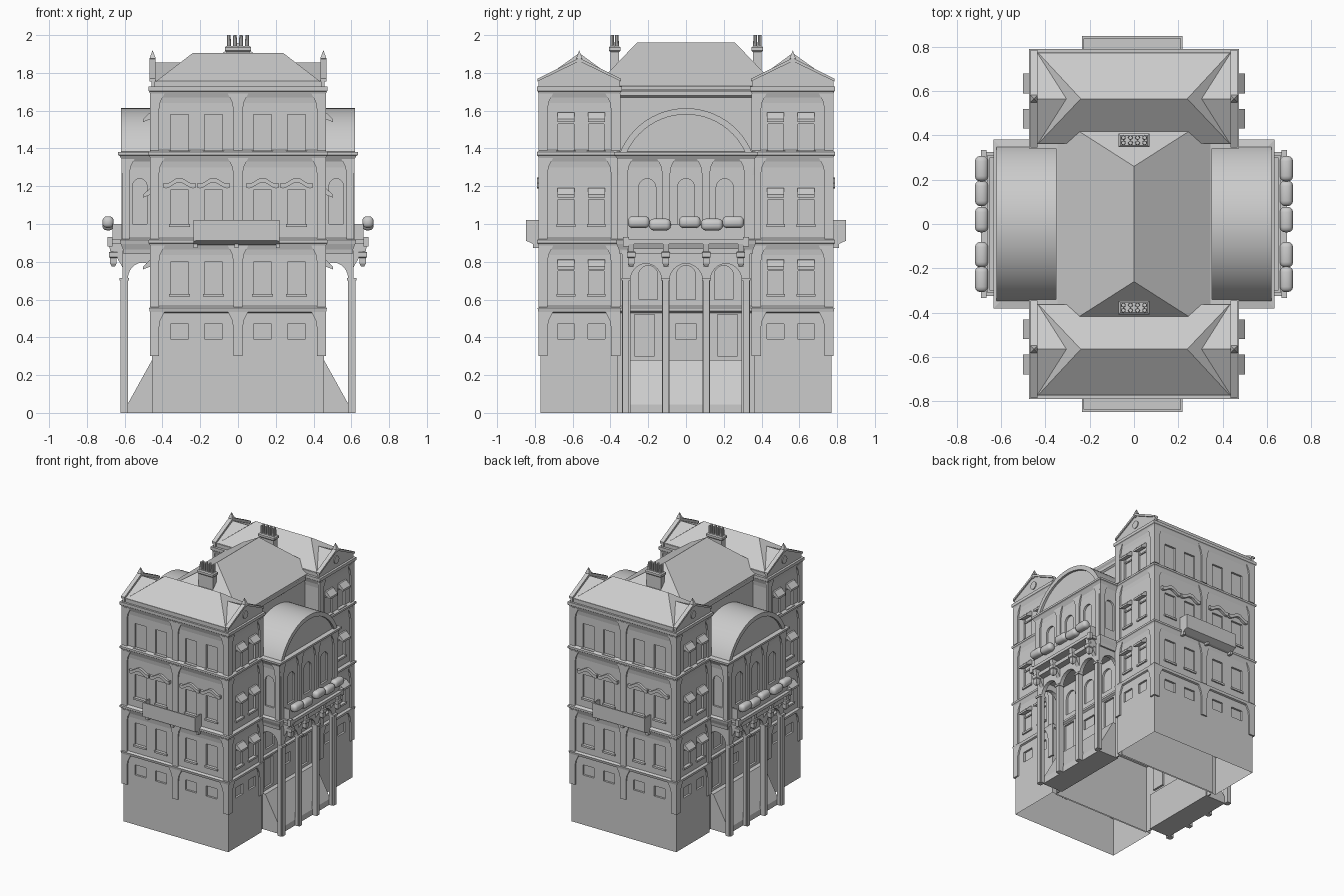
import bpy, bmesh, math
from mathutils import Matrix, Vector

if "Cube" in bpy.data.objects:
    bpy.data.objects.remove(bpy.data.objects["Cube"])

def prism(bm, pts, axis, a, b):
    """Extrude a 2D outline along an axis (x: pts=(y,z), y: pts=(x,z), z: pts=(x,y))."""
    def co(p, t):
        return {'x': (t, p[0], p[1]), 'y': (p[0], t, p[1]), 'z': (p[0], p[1], t)}[axis]
    A = [bm.verts.new(co(p, a)) for p in pts]
    B = [bm.verts.new(co(p, b)) for p in pts]
    bm.faces.new(A); bm.faces.new(B[::-1])
    for i in range(len(pts)):
        j = (i + 1) % len(pts)
        bm.faces.new((A[j], A[i], B[i], B[j]))

def box(bm, x0, x1, y0, y1, z0, z1):
    prism(bm, [(x0, y0), (x1, y0), (x1, y1), (x0, y1)], 'z', z0, z1)

def loft(bm, rect, prof):
    """Stack of rectangles; prof holds (outward offset, z)."""
    x0, x1, y0, y1 = rect
    rings = [[bm.verts.new(p) for p in ((x0-o, y0-o, z), (x1+o, y0-o, z), (x1+o, y1+o, z), (x0-o, y1+o, z))]
             for o, z in prof]
    for r, s in zip(rings, rings[1:]):
        for i in range(4):
            bm.faces.new((r[i], r[(i+1) % 4], s[(i+1) % 4], s[i]))
    bm.faces.new(rings[0][::-1]); bm.faces.new(rings[-1])

def make(name, bm, mirror='', smooth=False):
    bmesh.ops.recalc_face_normals(bm, faces=bm.faces)
    me = bpy.data.meshes.new(name)
    bm.to_mesh(me); bm.free()
    ob = bpy.data.objects.new(name, me)
    bpy.context.collection.objects.link(ob)
    if mirror:
        m = ob.modifiers.new('mirror', 'MIRROR')
        m.use_axis = ('x' in mirror, 'y' in mirror, False)
        m.use_mirror_merge = False
    if smooth:
        bpy.ops.object.select_all(action='DESELECT')
        ob.select_set(True); bpy.context.view_layer.objects.active = ob
        bpy.ops.object.shade_smooth_by_angle(angle=math.radians(35))
    return ob

def cut(ob, cbm):
    """Subtract window recesses, then open the underside at ground level."""
    c = make('window_cutter', cbm)
    c.hide_render = True
    m = ob.modifiers.new('cut', 'BOOLEAN')
    m.operation, m.object, m.solver = 'DIFFERENCE', c, 'EXACT'
    bpy.context.view_layer.update()
    me = bpy.data.meshes.new_from_object(ob.evaluated_get(bpy.context.evaluated_depsgraph_get()))
    ob.modifiers.clear(); ob.data = me
    bpy.data.objects.remove(c)
    bm = bmesh.new(); bm.from_mesh(me)
    low = [f for f in bm.faces if all(v.co.z < 1e-3 for v in f.verts)]
    bmesh.ops.delete(bm, geom=low, context='FACES')
    bm.to_mesh(me); bm.free()

def mirror_y(ob):
    m = ob.modifiers.new('mirror', 'MIRROR')
    m.use_axis = (False, True, False)

def cornice(z, d=.02):
    return [(0, z-.08), (.004, z-.05), (d*.7, z-.02), (d, z-.015), (d, z), (0, z+.012)]

def arch(c, w, z0, z1, n=10):
    """Round-headed opening outline."""
    return [(c-w, z0), (c+w, z0)] + [(c+w*math.cos(math.pi*i/n), z1-w+w*math.sin(math.pi*i/n)) for i in range(n+1)]

def rect(c, w, z0, z1):
    return [(c-w, z0), (c+w, z0), (c+w, z1), (c-w, z1)]

def pilaster(c, w, z0, z1, lo, hi, f=.03):
    p = [(c-w, z0), (c+w, z0), (c+w, z1-.09), (c+w+f*.25, z1-.045), (c+w+f, z1), (c-w-f, z1), (c-w-f*.25, z1-.045), (c-w, z1-.09)]
    return [(min(max(u, lo), hi), z) for u, z in p]

# End block walls with cornices and recessed windows
storeys = [(.63, .80), (1.0, 1.18), (1.39, 1.58)]
bm = bmesh.new()
loft(bm, (-.455, .455, -.77, -.36), [(0, 0)] + [(0, .53), (.012, .535), (.016, .555), (0, .565)]
     + cornice(.915) + cornice(1.38) + cornice(1.72)[:-1])
block = make('end_block', bm)
cb = bmesh.new()
for c in (-.31, -.13, .13, .31):
    for z0, z1 in storeys:
        prism(cb, rect(c, .048, z0, z1), 'y', -.9, -.755)
    prism(cb, rect(c, .048, .39, .47), 'y', -.9, -.755)
for s in (-1, 1):
    for c in (-.635, -.475):
        for z0, z1 in storeys:
            prism(cb, rect(c, .042, z0, z1), 'x', s*.44, s*.6)
        prism(cb, rect(c, .045, .39, .47), 'x', s*.44, s*.6)
cut(block, cb); mirror_y(block)

# Pilasters
levels = [(.30, .535), (.56, .885), (.92, 1.35), (1.39, 1.69)]
bm = bmesh.new()
for z0, z1 in levels:
    for c in (0, .443):
        prism(bm, pilaster(c, .024, z0, z1, -.46, .467), 'y', -.782, -.76)
    for c in (-.758, -.372):
        prism(bm, pilaster(c, .024, z0, z1, -.782, -.348), 'x', .45, .467)
make('pilasters', bm, 'xy')

# Window sills, frame bars, side awnings, wavy hoods
sill, awn, hood = bmesh.new(), bmesh.new(), bmesh.new()
for z0, z1 in storeys:
    for c in (.13, .31):
        box(sill, c-.055, c+.055, -.78, -.76, z0-.015, z0)
    for c in (-.635, -.475):
        box(sill, .445, .467, c-.05, c+.05, z0-.015, z0)
        box(sill, .44, .448, c-.042, c+.042, z1-.05, z1-.04)
        prism(awn, [(.45, z1+.012), (.466, z1+.01), (.502, z1-.025), (.502, z1-.04), (.45, z1-.02)], 'y', c-.045, c+.045)
for c in (.13, .31):
    t = [i/12*2-1 for i in range(13)]
    top = [(c+.085*u, 1.225+.02*math.cos(math.pi*u)+.012*abs(u)**4) for u in t]
    prism(hood, top + [(x, z-.025) for x, z in top[::-1]], 'y', -.79, -.765)
make('window_sills', sill, 'xy')
make('side_awnings', awn, 'xy')
make('window_hoods', hood, 'xy')

# End roofs: hip with cross gables
bm = bmesh.new()
loft(bm, (-.455, .455, -.77, -.36), [(.02, 1.72), (.02, 1.728), (-.01, 1.728), (-.01, 1.735)])
prism(bm, [(-.43, -.775), (.43, -.775), (.43, -.362), (-.43, -.362)], 'z', 1.72, 1.758)
v = [bm.verts.new(p) for p in ((-.435, -.775, 1.755), (.435, -.775, 1.755), (.435, -.36, 1.755), (-.435, -.36, 1.755),
                               (-.24, -.565, 1.905), (.24, -.565, 1.905))]
for f in ((0, 1, 5, 4), (1, 2, 5), (2, 3, 4, 5), (3, 0, 4), (3, 2, 1, 0)):
    bm.faces.new([v[i] for i in f])
for s in (-1, 1):
    prism(bm, [(-.77, 1.72), (-.36, 1.72), (-.36, 1.755), (-.565, 1.855), (-.77, 1.755)], 'x', s*.25, s*.448)
make('end_roof', bm, 'y')
bm = bmesh.new()
prism(bm, [(-.78, 1.72), (-.35, 1.72), (-.35, 1.765), (-.565, 1.872), (-.78, 1.765)], 'x', .44, .458)
for s in (-1, 1):   # raking coping
    prism(bm, [(-.565, 1.88), (-.565+s*.22, 1.77), (-.565+s*.22, 1.755), (-.565, 1.862)], 'x', .436, .468)
ring = [(math.cos(math.pi*i/8), math.sin(math.pi*i/8)) for i in range(16)]
prism(bm, [(-.565+.03*a, 1.79+.03*b) for a, b in ring], 'x', .45, .464)
make('gable_walls', bm, 'xy')
bm = bmesh.new()
loft(bm, (.452, .452, -.565, -.565), [(.012, 1.85), (.012, 1.872), (.017, 1.876), (.013, 1.885), (.001, 1.918)])
make('gable_finials', bm, 'xy')

# Middle core: lower wall with doors, upper wall
bm = bmesh.new()
loft(bm, (-.42, .42, -.37, .37), [(0, 0), (0, .53), (.015, .54), (.015, .555), (0, .565), (0, .87)])
core = make('core_lower_wall', bm)
cb = bmesh.new()
for s in (-1, 1):
    for c in (-.22, .22):
        prism(cb, rect(c, .052, .30, .52), 'x', s*.405, s*.6)
    prism(cb, rect(0, .055, .39, .47), 'x', s*.405, s*.6)
    for c in (-.2, 0, .2):
        prism(cb, arch(c, .05, .6, .78), 'x', s*.405, s*.6)
cut(core, cb)
bm = bmesh.new()
loft(bm, (-.33, .33, -.37, .37), [(0, 1.36), (0, 1.67), (.012, 1.68), (.012, 1.70), (.022, 1.715), (.022, 1.73)])
make('core_upper_wall', bm)

# Middle hip roof
bm = bmesh.new()
v = [bm.verts.new(p) for p in ((-.345, -.48, 1.73), (.345, -.48, 1.73), (.345, .48, 1.73), (-.345, .48, 1.73),
                               (0, -.26, 1.96), (0, .26, 1.96))]
for f in ((0, 1, 4), (1, 2, 5, 4), (2, 3, 5), (3, 0, 4, 5), (3, 2, 1, 0)):
    bm.faces.new([v[i] for i in f])
make('middle_roof', bm)

# Pavilion upper storey with arched windows
bm = bmesh.new()
loft(bm, (-.605, .605, -.352, .352), [(0, .84), (.004, .865), (.016, .895), (.02, .915), (0, .925)]
     + cornice(1.38, .03)[:-1] + [(0, 1.385)])
pav = make('pavilion', bm)
cb = bmesh.new()
for s in (-1, 1):
    for c in (-.205, 0, .205):
        prism(cb, arch(c, .045, 1.0, 1.24), 'x', s*.59, s*.8)
    for t in (-1, 1):
        prism(cb, arch(s*.52, .038, 1.0, 1.24), 'y', t*.338, t*.5)
cut(pav, cb)
bm = bmesh.new()
for c in (-.33, -.105, .105, .33):
    prism(bm, pilaster(c, .02, .92, 1.35, -.364, .364), 'x', .6, .617)
for s in (-1, 1):
    prism(bm, pilaster(.595, .02, .92, 1.35, .5, .617), 'y', s*.345, s*.364)
make('pavilion_pilasters', bm, 'x')

# Barrel vault roof and its rim
def arc(R, n=24):
    a = math.asin(min(1, .355/.378)) if R > .37 else math.asin(.32/R)
    return [(R*math.sin(a*(2*i/n-1)), 1.235+R*math.cos(a*(2*i/n-1))) for i in range(n+1)]
bm = bmesh.new()
prism(bm, [(-.355, 1.375)] + arc(.378) + [(.355, 1.375)], 'x', .325, .603)
prism(bm, arc(.378) + arc(.345)[::-1], 'x', .6, .62)
make('barrel_vault', bm, 'x', True)

# Portico: front arcade, side arches, stepped ramp
def arcade(lo, hi, bays, spring, top):
    pts = [(lo, 0)]
    for a, b in bays:
        c, w = (a+b)/2, (b-a)/2
        pts += [(a, 0)] + [(c-w*math.cos(math.pi*i/12), spring+(top-spring)*math.sin(math.pi*i/12)) for i in range(13)] + [(b, 0)]
    return pts + [(hi, 0), (hi, .86), (lo, .86)]
bm = bmesh.new()
prism(bm, arcade(-.34, .34, [(-.295, -.128), (-.088, .088), (.128, .295)], .7, .79), 'x', .583, .612)
for s in (-1, 1):
    prism(bm, arcade(.42, .612, [(.43, .583)], .71, .795), 'y', s*.31, s*.34)
for c in (-.318, -.108, .108, .318):   # pier strips and capitals
    box(bm, .605, .622, c-.017, c+.017, 0, .70)
    box(bm, .578, .628, c-.024, c+.024, .70, .715)
make('portico_arcade', bm, 'x')
bm = bmesh.new()
prism(bm, [(.41, 0), (.585, 0), (.585, .045), (.455, .28), (.41, .28)], 'y', -.31, .31)
make('entrance_ramp', bm, 'x')

# Side balcony with corbels and cushion planters
bm = bmesh.new()
box(bm, .6, .69, -.325, .325, .895, .918)
box(bm, .6, .66, -.31, .31, .84, .87)
box(bm, .652, .664, -.31, .31, .915, 1.0)
for s in (-1, 1):
    box(bm, .6, .664, s*.298, s*.31, .915, 1.0)
make('side_balcony', bm, 'x')
bm = bmesh.new()
for c in (-.29, -.107, .107, .29):
    prism(bm, [(.605, .9), (.685, .9), (.675, .85), (.64, .82), (.605, .76)], 'y', c-.016, c+.016)
    loft(bm, (.66, .66, c, c), [(.008, .775), (.017, .79), (.017, .82), (.023, .825), (.023, .85), (.012, .855), (.012, .9)])
for c in (-.318, .318):
    box(bm, .665, .69, c-.015, c+.015, .88, .93)
make('balcony_corbels', bm, 'x')
bm = bmesh.new()
for c, z in ((-.25, 1.01), (-.138, .997), (.02, 1.01), (.138, .997), (.25, 1.01)):
    b = bmesh.new()
    bmesh.ops.create_cube(b, size=1, matrix=Matrix.Translation((.688, c, z)) @ Matrix.Diagonal((.06, .115, .062, 1)))
    bmesh.ops.bevel(b, geom=b.edges[:], offset=.024, segments=3, profile=.5, affect='EDGES')
    me = bpy.data.meshes.new('tmp'); b.to_mesh(me); b.free()
    bm.from_mesh(me); bpy.data.meshes.remove(me)
make('planters', bm, 'x', True)

# Front balcony
bm = bmesh.new()
prism(bm, [(-.76, .885), (-.80, .89), (-.848, .912), (-.848, 1.022), (-.838, 1.022), (-.838, .925), (-.76, .925)], 'y', 0, 1)
for w in bm.verts:   # turn the x-z outline into a y-z outline spanning the width
    w.co = Vector((-.235 + .455*w.co.y, w.co.x, w.co.z))
for x in (-.235, .21):
    box(bm, x, x+.01, -.848, -.765, .91, 1.022)
for x in (-.225, -.008, .21):
    box(bm, x-.01, x+.01, -.81, -.765, .872, .905)
make('front_balcony', bm, 'y')

# Chimneys with pots
bm = bmesh.new()
loft(bm, (-.062, .062, -.4, -.355), [(0, 1.75), (0, 1.91), (.008, 1.918), (.008, 1.935), (0, 1.942)])
for i in range(4):
    for y in (-.39, -.366):
        bmesh.ops.create_cone(bm, cap_ends=True, segments=8, radius1=.011, radius2=.009, depth=.065,
                              matrix=Matrix.Translation((-.048+.032*i, y, 1.9675)))
make('chimneys', bm, 'y')
